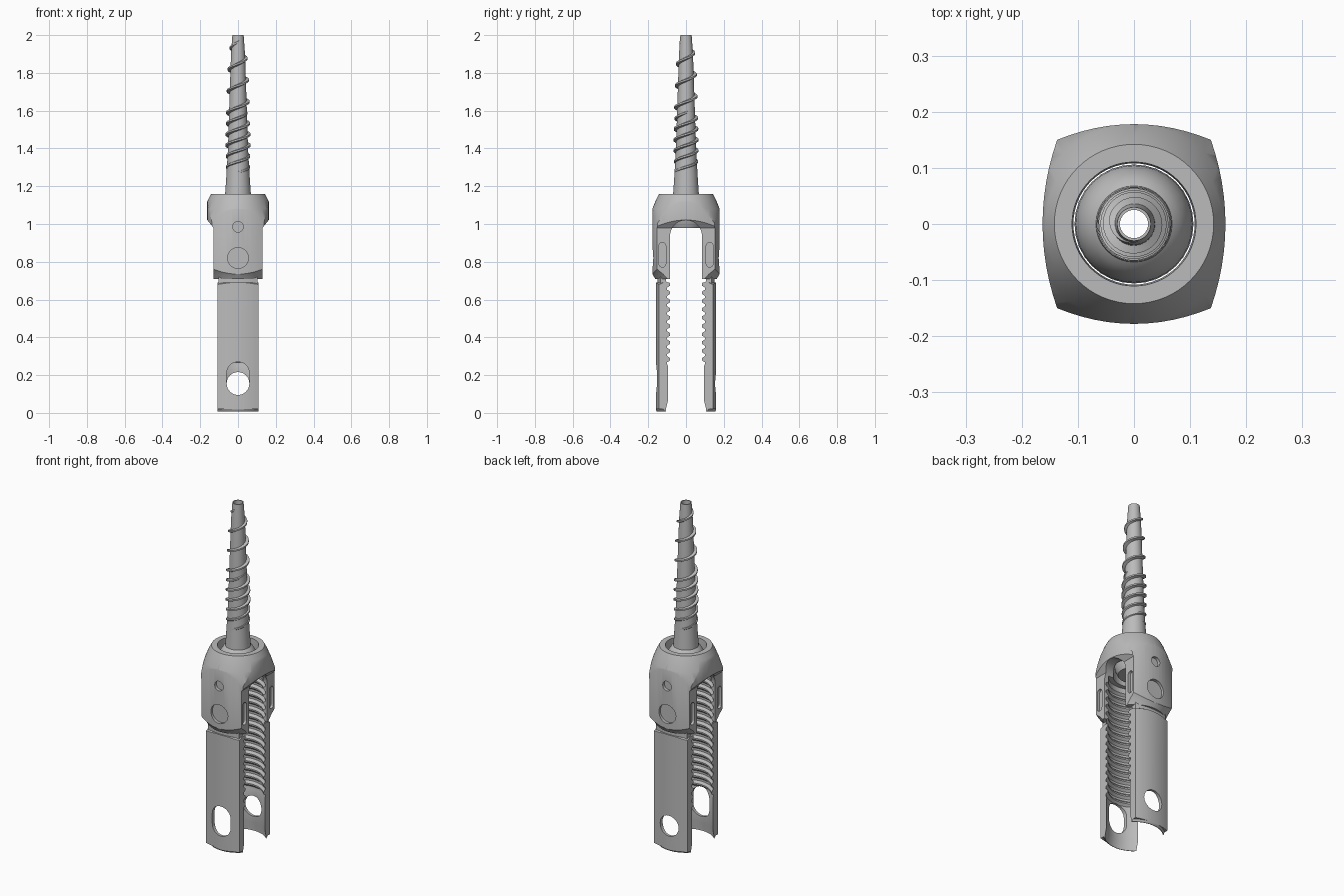
import bpy, bmesh, math
from math import pi, sin, cos

cube = bpy.data.objects.get("Cube")
if cube:
    bpy.data.objects.remove(cube, do_unlink=True)

steel = bpy.data.materials.new("brushed grey metal")
steel.use_nodes = True
GREY = (0.5, 0.5, 0.5, 1)
steel.diffuse_color = GREY
steel.node_tree.nodes["Principled BSDF"].inputs["Base Color"].default_value = GREY


def finish(name, bm):
    bmesh.ops.remove_doubles(bm, verts=bm.verts, dist=1e-5)
    bmesh.ops.recalc_face_normals(bm, faces=bm.faces)
    mesh = bpy.data.meshes.new(name)
    bm.to_mesh(mesh)
    bm.free()
    mesh.materials.append(steel)
    obj = bpy.data.objects.new(name, mesh)
    bpy.context.collection.objects.link(obj)
    return obj


def prism(name, outline, lo, hi, axis="z"):
    """Extrude a 2D outline along one axis."""
    place = {"x": lambda u, v, w: (w, u, v),
             "y": lambda u, v, w: (u, w, v),
             "z": lambda u, v, w: (u, v, w)}[axis]
    bm = bmesh.new()
    a, b = [[bm.verts.new(place(u, v, w)) for u, v in outline] for w in (lo, hi)]
    bm.faces.new(a)
    bm.faces.new(b)
    n = len(a)
    for i in range(n):
        j = (i + 1) % n
        bm.faces.new((a[i], a[j], b[j], b[i]))
    return finish(name, bm)


def sweep(bm, rings, closed):
    """Skin a row of equal rings with quads."""
    n = len(rings[0])
    for k in range(len(rings) if closed else len(rings) - 1):
        a, b = rings[k], rings[(k + 1) % len(rings)]
        for i in range(n):
            j = (i + 1) % n
            bm.faces.new((a[i], a[j], b[j], b[i]))


def lathe(name, profile, steps=64):
    """Turn a closed (radius, z) profile around z."""
    bm = bmesh.new()
    rings = [[bm.verts.new((r * cos(t), r * sin(t), z)) for r, z in profile]
             for t in (2 * pi * s / steps for s in range(steps))]
    sweep(bm, rings, True)
    return finish(name, bm)


def stadium(u, v0, v1, r, n=16):
    return ([(u + r * cos(pi * i / n), v1 + r * sin(pi * i / n)) for i in range(n + 1)] +
            [(u - r * cos(pi * i / n), v0 - r * sin(pi * i / n)) for i in range(n + 1)])


def circle(u, v, r, n=32):
    return [(u + r * cos(2 * pi * i / n), v + r * sin(2 * pi * i / n)) for i in range(n)]


def combine(obj, tool, op="DIFFERENCE"):
    """Apply a boolean and drop the tool."""
    mod = obj.modifiers.new("cut", "BOOLEAN")
    mod.operation, mod.object, mod.solver = op, tool, "EXACT"
    bpy.context.view_layer.objects.active = obj
    bpy.ops.object.modifier_apply(modifier=mod.name)
    bpy.data.objects.remove(tool, do_unlink=True)


def bowed(half_x, y_mid, y_edge, n=12):
    """Front edge of a plan, bulging toward +y."""
    xs = [half_x * (1 - 2 * i / n) for i in range(n + 1)]
    return [(x, y_mid - (y_mid - y_edge) * (x / half_x) ** 2) for x in xs]


def interp(table, z):
    for (z0, r0), (z1, r1) in zip(table, table[1:]):
        if z <= z1:
            return r0 + (r1 - r0) * (z - z0) / (z1 - z0)
    return table[-1][1]


# Threaded bore shared by the housing and the tabs
def bore():
    profile = [(0, -0.1), (0.152, -0.1), (0.152, 0.02), (0.145, 0.06), (0.145, 0.25)]
    pitch, z = 0.044, 0.25
    while z < 0.92:
        profile += [(0.147, z + 0.006), (0.147, z + 0.018),
                    (0.134, z + 0.030), (0.134, z + 0.038)]
        z += pitch
    return lathe("bore_cutter", profile + [(0.134, 0.97), (0, 0.97)])


# Housing: bowed square plan, trimmed by a turned envelope
front = bowed(0.137, 0.178, 0.15)
side = [(-y, x) for x, y in bowed(0.15, 0.163, 0.137)][1:-1]
plan = front + side
plan += [(-x, -y) for x, y in plan]
housing = prism("head_housing", plan, 0.7, 1.17)
combine(housing, lathe("envelope", [(0, 0.71), (0.163, 0.71), (0.178, 0.735), (0.21, 0.772),
                                    (0.21, 0.985), (0.178, 1.08), (0.158, 1.13),
                                    (0.142, 1.16), (0, 1.16)]), "INTERSECT")
# flat flanks below the collar
half = [(0.13, 0.6), (0.13, 0.98), (0.17, 1.03), (0.17, 1.3)]
flank = half + [(-x, z) for x, z in reversed(half)]
combine(housing, prism("flank_trim", flank, -0.3, 0.3, "y"), "INTERSECT")
# rod channel with an arched roof
arch = [(0.085 * cos(pi * i / 24), 0.935 + 0.085 * sin(pi * i / 24)) for i in range(25)]
channel = arch + [(-0.085, 0.5), (0.085, 0.5)]
combine(housing, prism("channel_cutter", channel, -0.3, 0.3, "x"))
combine(housing, bore())
# seat for the screw head
combine(housing, lathe("seat_cutter", [(0, 0.9), (0.108, 0.9), (0.108, 1.12),
                                       (0.113, 1.2), (0, 1.2)]))
# blind dimples on the faces, grip slots on the flanks
for s in (-1, 1):
    lo, hi = sorted((s * 0.16, s * 0.3))
    combine(housing, prism("dimple_cutter", circle(0, 0.82, 0.055), lo, hi, "y"))
    combine(housing, prism("pin_cutter", circle(0, 0.985, 0.028), lo, hi, "y"))
    for t in (-1, 1):
        lo, hi = sorted((s * 0.115, s * 0.3))
        combine(housing, prism("grip_cutter", stadium(t * 0.125, 0.79, 0.885, 0.018),
                               lo, hi, "x"))

# Long tabs with a thin break-off neck
parts = [housing]
for s, name, slot_top in ((-1, "front_tab", 0.21), (1, "back_tab", 0.156)):
    def tab_plan(hx, mid, edge):
        return [(s * x, s * y) for x, y in bowed(hx, mid, edge) + [(-hx, 0.06), (hx, 0.06)]]
    tab = prism(name, tab_plan(0.108, 0.16, 0.142), 0.008, 0.69)
    bevel = [(0, 0), (0.15, 0), (0.162, 0.02), (0.2, 0.02), (0.2, 0.67),
             (0.168, 0.685), (0.155, 0.695), (0, 0.695)]
    combine(tab, lathe("tab_envelope", bevel), "INTERSECT")
    combine(tab, prism("neck", tab_plan(0.102, 0.152, 0.135), 0.66, 0.73), "UNION")
    combine(tab, prism("gap_cutter", [(-0.3, -0.085), (0.3, -0.085), (0.3, 0.085),
                                      (-0.3, 0.085)], -0.1, 0.9))
    combine(tab, bore())
    lo, hi = sorted((s * 0.03, s * 0.3))
    combine(tab, prism("hole_cutter", stadium(0, 0.155, slot_top, 0.06), lo, hi, "y"))
    parts.append(tab)

# Hollow screw: ball head and tapering shank
core = [(1.16, 0.068), (1.25, 0.062), (1.4, 0.053), (1.6, 0.047), (1.9, 0.037), (2.0, 0.03)]
ball = [(0.025, 0.98), (0.085, 0.98), (0.099, 1.01), (0.106, 1.05),
        (0.104, 1.09), (0.095, 1.125), (0.08, 1.15)]
parts.append(lathe("screw_shank", ball + [(r, z) for z, r in core] + [(0.025, 2.0)], 32))

# Helical threads: one full length, a second one on the lower half
crest = [(1.24, 0.062), (1.34, 0.064), (1.42, 0.067), (1.6, 0.063), (1.8, 0.057),
         (1.93, 0.046), (1.985, 0.034)]
PITCH = 0.115


def thread(name, z_lo, z_hi, phase):
    bm = bmesh.new()
    count = int((z_hi - z_lo) / PITCH * 28)
    rings = []
    for i in range(count + 1):
        z = z_lo + (z_hi - z_lo) * i / count
        t = 2 * pi * (z - 1.82) / PITCH + pi + phase
        fade = min(1, i / 12, (count - i) / 12)
        root = interp(core, z) - 0.004
        tip = root + 0.002 + (interp(crest, z) - root - 0.002) * fade
        section = [(root, -0.012), (tip, -0.005), (tip, 0.004), (root, 0.008)]
        rings.append([bm.verts.new((r * cos(t), r * sin(t), z + dz)) for r, dz in section])
    sweep(bm, rings, False)
    bm.faces.new(rings[0])
    bm.faces.new(rings[-1])
    return finish(name, bm)


parts.append(thread("main_thread", 1.25, 1.98, 0))
parts.append(thread("second_thread", 1.25, 1.6, pi))

# Smooth curved faces, keep machined edges sharp
bpy.ops.object.select_all(action="DESELECT")
for obj in parts:
    obj.select_set(True)
bpy.context.view_layer.objects.active = housing
bpy.ops.object.shade_smooth_by_angle(angle=math.radians(30))
